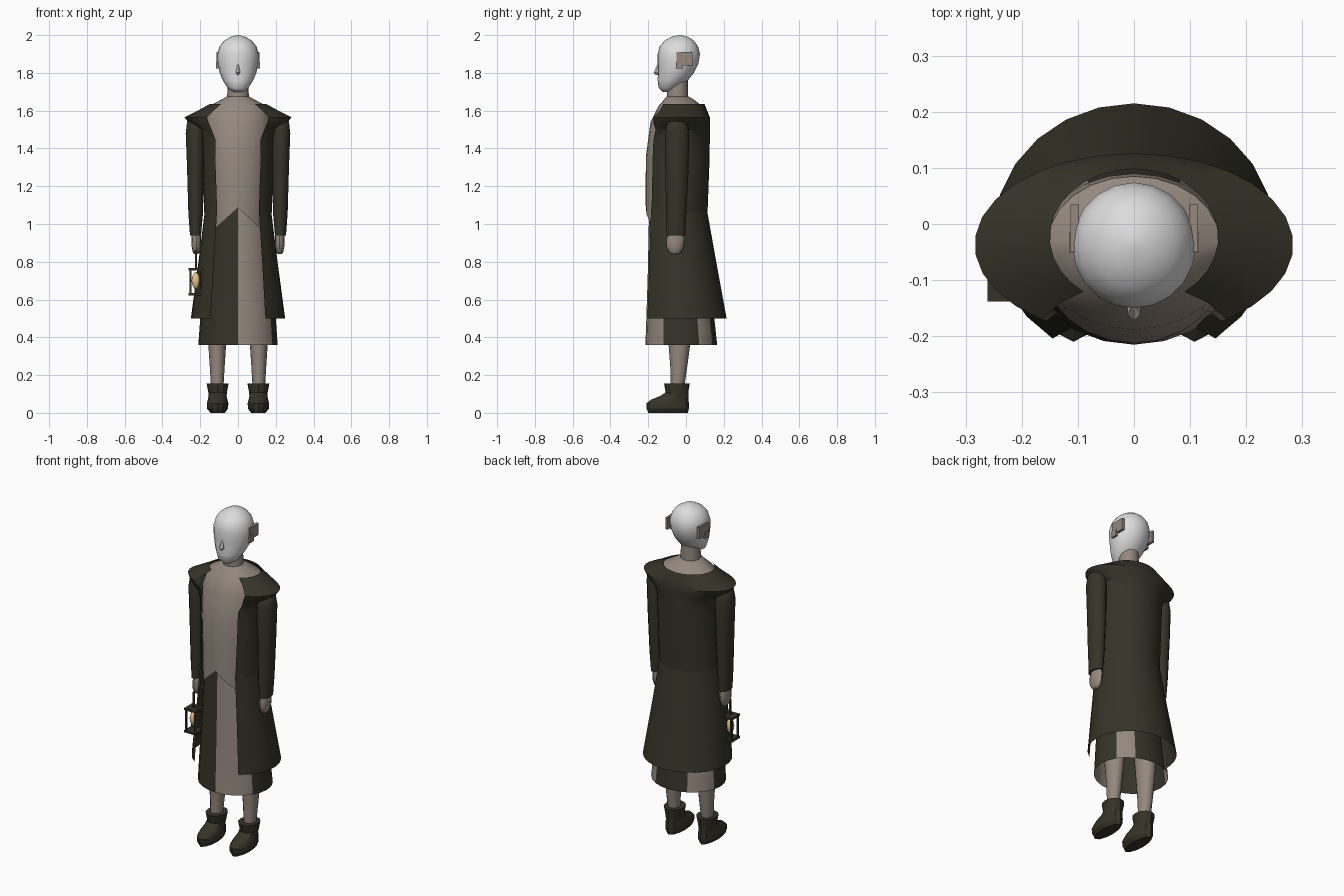
import bpy, bmesh, math


def material(name, r, g, b):
    m = bpy.data.materials.new(name)
    m.diffuse_color = (r, g, b, 1)
    return m


DARK = material("dark_olive_cloth", 0.035, 0.034, 0.021)
TAN = material("taupe", 0.30, 0.25, 0.21)
WHITE = material("pale_grey", 0.72, 0.72, 0.72)
GLOW = material("lamp_gold", 0.80, 0.55, 0.25)


def finish(name, bm, mats, angle=40):
    bmesh.ops.recalc_face_normals(bm, faces=bm.faces)
    mesh = bpy.data.meshes.new(name)
    bm.to_mesh(mesh)
    bm.free()
    ob = bpy.data.objects.new(name, mesh)
    bpy.context.collection.objects.link(ob)
    for m in mats:
        mesh.materials.append(m)
    bpy.ops.object.select_all(action='DESELECT')
    ob.select_set(True)
    bpy.context.view_layer.objects.active = ob
    bpy.ops.object.shade_smooth_by_angle(angle=math.radians(angle))
    return ob


def loft(name, rings, n, mats, caps=(True, True), cx=0, angle=40, rule=None, shape=None):
    """Rings are (z, half width, y front, y back[, x shift or front gap]);
    a ring list with cx=None is an open wrap with a gap at the front."""
    bm = bmesh.new()
    rows = []
    wrap = cx is None
    for i, ring in enumerate(rings):
        z, rx, y0, y1 = ring[:4]
        extra = ring[4] if len(ring) > 4 else 0
        a0 = math.asin(extra / rx) if wrap else 0
        row = []
        for k in range(n + 1 if wrap else n):
            a = a0 + (2 * math.pi - 2 * a0) * k / n
            x = rx * math.sin(a)
            y = (y0 + y1) / 2 - (y1 - y0) / 2 * math.cos(a)
            zz = shape(i, x, z) if shape else z
            row.append(bm.verts.new((x if wrap else x + cx + extra, y, zz)))
        rows.append(row)
    for a, b in zip(rows, rows[1:]):
        for k in range(n):
            j = k + 1 if wrap else (k + 1) % n
            f = bm.faces.new((a[k], a[j], b[j], b[k]))
            if rule:
                f.material_index = rule((k + 0.5) * 360 / n)
    if not wrap:
        if caps[0]:
            bm.faces.new(rows[0])
        if caps[1]:
            bm.faces.new(rows[-1])
    return finish(name, bm, mats, angle)


def boxes(name, parts, mat):
    """Joined boxes given as (x0, x1, y0, y1, z0, z1)."""
    bm = bmesh.new()
    for x0, x1, y0, y1, z0, z1 in parts:
        vs = bmesh.ops.create_cube(bm, size=1)["verts"]
        for v in vs:
            v.co = ((x0 + x1) / 2 + v.co.x * (x1 - x0),
                    (y0 + y1) / 2 + v.co.y * (y1 - y0),
                    (z0 + z1) / 2 + v.co.z * (z1 - z0))
    return finish(name, bm, [mat], 20)


# Head, nose and neck
loft("head", [
    (1.70, .025, -.125, -.08), (1.72, .055, -.145, -.045), (1.76, .08, -.15, .01),
    (1.80, .097, -.149, .042), (1.85, .108, -.15, .066), (1.90, .11, -.15, .074),
    (1.94, .098, -.14, .064), (1.97, .074, -.114, .042), (1.99, .042, -.08, .014),
    (2.0, .006, -.04, -.026)], 20, [WHITE], angle=60)
loft("nose", [(1.79, .006, -.160, -.13), (1.802, .013, -.172, -.13),
              (1.845, .005, -.152, -.13)], 6, [WHITE], angle=20)
loft("neck", [(1.62, .058, -.10, .012), (1.69, .057, -.10, .01),
              (1.78, .05, -.095, .01)], 16, [TAN])

# Shirt with a hem that rises to the middle
loft("shirt", [
    (1.675, .06, -.103, .015), (1.66, .085, -.115, .04), (1.625, .152, -.145, .085),
    (1.54, .175, -.188, .09), (1.36, .168, -.212, .09), (1.20, .16, -.214, .085),
    (1.085, .155, -.213, .08)], 24, [TAN], caps=(True, False),
    shape=lambda i, x, z: z - 0.9 * abs(x) if i == 6 else z)

# Skirt made of alternating panels
def panel(a):
    return 1 if a < 60 or 120 < a < 150 or 210 < a < 255 else 0


loft("skirt", [(1.10, .155, -.195, .08), (.75, .18, -.202, .12),
               (.50, .20, -.21, .15), (.36, .21, -.215, .165)],
     24, [DARK, TAN], caps=(False, False), rule=panel)

# Coat body with notched lapels and wide shoulders
loft("coat_body", [
    (1.635, .15, -.145, .098, .09), (1.60, .215, -.168, .112, .13),
    (1.565, .284, -.20, .126, .165), (1.535, .262, -.205, .126, .155),
    (1.50, .205, -.205, .126, .14), (1.45, .19, -.21, .126, .12),
    (1.35, .186, -.217, .125, .12), (1.06, .18, -.217, .114, .11)],
    24, [DARK], cx=None, angle=35)
loft("coat_tail", [(1.08, .175, -.222, .11, .11), (.80, .21, -.235, .16, .128),
                   (.50, .25, -.247, .215, .145)], 20, [DARK], cx=None, angle=35)

for side, s in (("left", 1), ("right", -1)):
    # Sleeve and hand
    loft(side + "_sleeve", [
        (1.565, .025, -.075, -.015, 0), (1.54, .046, -.10, .005, 0),
        (1.48, .051, -.112, .016, .002 * s), (1.30, .046, -.11, .014, 0),
        (1.06, .04, -.105, .002, -.001 * s), (.94, .03, -.104, -.004, 0)],
        14, [DARK], cx=.225 * s)
    loft(side + "_hand", [(.97, .022, -.085, -.02), (.92, .025, -.103, -.008),
                          (.88, .024, -.104, -.012), (.85, .018, -.09, -.025),
                          (.84, .009, -.075, -.04)], 12, [TAN], cx=.221 * s)
    # Leg and boot
    loft(side + "_leg", [(.75, .065, -.12, .05), (.50, .055, -.105, .035),
                         (.36, .047, -.092, .022), (.24, .039, -.083, .006),
                         (.12, .032, -.08, -.012)], 12, [TAN], cx=.11 * s)
    loft(side + "_boot", [
        (0, .038, -.20, .01), (.022, .055, -.208, .015), (.05, .057, -.21, .015),
        (.07, .052, -.185, .014), (.09, .048, -.135, .012), (.108, .049, -.108, .012),
        (.155, .058, -.116, .02)], 12, [DARK], cx=.108 * s, angle=25)
    # Ear plate with a lower lobe
    x0, x1 = sorted((.098 * s, .113 * s))
    x2, x3 = sorted((.104 * s, .116 * s))
    boxes(side + "_ear", [(x0, x1, -.05, .035, 1.84, 1.91),
                          (x2, x3, -.052, -.015, 1.822, 1.86)], TAN)

# Lantern: plates, corner posts, handle and flame
lx, ly, h = -.223, -.10, .038
parts = [(lx - h, lx + h, ly - h, ly + h, z, z + .012) for z in (.622, .755)]
for sx in (-1, 1):
    for sy in (-1, 1):
        px, py = lx + sx * .029, ly + sy * .029
        parts.append((px - .005, px + .005, py - .005, py + .005, .625, .76))
parts.append((lx - .005, lx + .005, ly - .005, ly + .005, .76, .86))
boxes("lantern_frame", parts, DARK)
loft("lantern_flame", [(.655, .006, ly - .006, ly + .006), (.675, .018, ly - .018, ly + .018),
                       (.70, .023, ly - .023, ly + .023), (.725, .018, ly - .018, ly + .018),
                       (.745, .005, ly - .005, ly + .005)], 12, [GLOW], cx=lx, angle=60)
